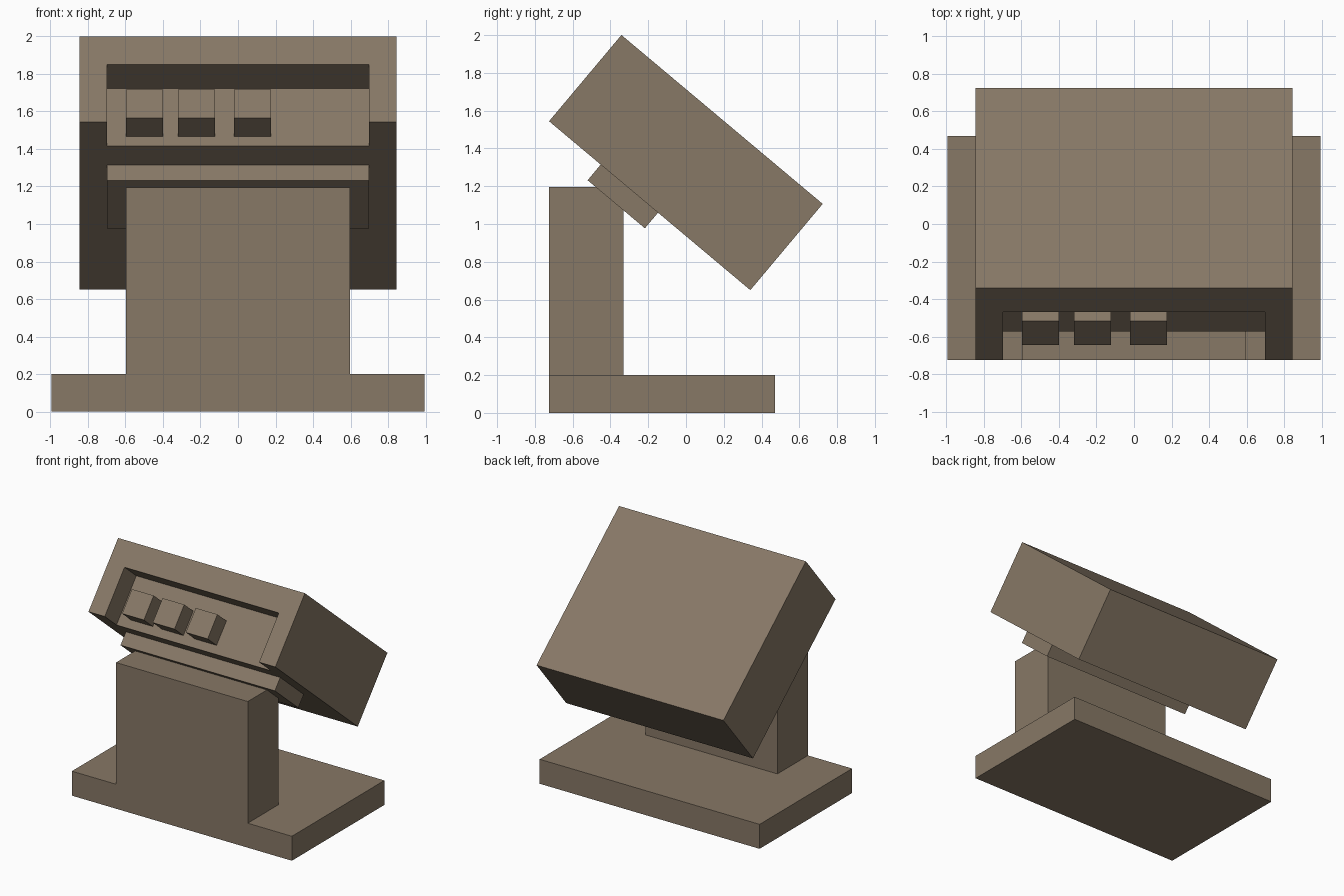
import bpy
import math
from mathutils import Matrix

cube = bpy.data.objects.get("Cube")
if cube:
    bpy.data.objects.remove(cube, do_unlink=True)

# Single warm brown material
brown = bpy.data.materials.new("warm_brown")
brown.use_nodes = True
COLOUR = (0.242, 0.188, 0.133, 1.0)
brown.diffuse_color = COLOUR
bsdf = next(n for n in brown.node_tree.nodes if n.type == 'BSDF_PRINCIPLED')
bsdf.inputs["Base Color"].default_value = COLOUR
bsdf.inputs["Roughness"].default_value = 0.8

# Frame of the tilted head: origin on its lower front edge
TILT = Matrix.Translation((0, -0.725, 1.544)) @ Matrix.Rotation(math.radians(-40), 4, 'X')


def block(name, x, y, z, frame=Matrix()):
    """Box spanning the given (low, high) ranges inside a frame."""
    bpy.ops.mesh.primitive_cube_add(size=1)
    ob = bpy.context.object
    ob.name = ob.data.name = name
    spans = (x, y, z)
    size = [hi - lo for lo, hi in spans]
    centre = [(hi + lo) / 2 for lo, hi in spans]
    ob.data.transform(Matrix.Translation(centre) @ Matrix.Diagonal((*size, 1)))
    ob.matrix_world = frame
    ob.data.materials.append(brown)
    return ob


# Stand
block("base", (-0.995, 0.995), (-0.725, 0.47), (0, 0.2))
block("post", (-0.596, 0.596), (-0.725, -0.33), (0.2, 1.195))

# Tilted head with a front recess that is open underneath
head = block("head", (-0.845, 0.845), (0, 1.391), (0, 0.596), TILT)
cutter = block("recess_cutter", (-0.698, 0.698), (-0.1, 0.199), (-0.1, 0.398), TILT)
cutter.hide_render = True
cut = head.modifiers.new("recess", 'BOOLEAN')
cut.operation = 'DIFFERENCE'
cut.solver = 'EXACT'
cut.object = cutter
bpy.ops.object.select_all(action='DESELECT')
bpy.context.view_layer.objects.active = head
head.select_set(True)
bpy.context.view_layer.update()
bpy.ops.object.modifier_apply(modifier=cut.name)
bpy.data.objects.remove(cutter, do_unlink=True)

# Three buttons standing out from the recess wall
for i, left in enumerate((-0.597, -0.32, -0.02)):
    block(f"button_{i + 1}", (left, left + 0.197), (0.048, 0.21), (0.067, 0.265), TILT)

# Mounting plate between the head and the post
block("mounting_plate", (-0.698, 0.698), (0.357, 0.753), (-0.108, 0.02), TILT)
